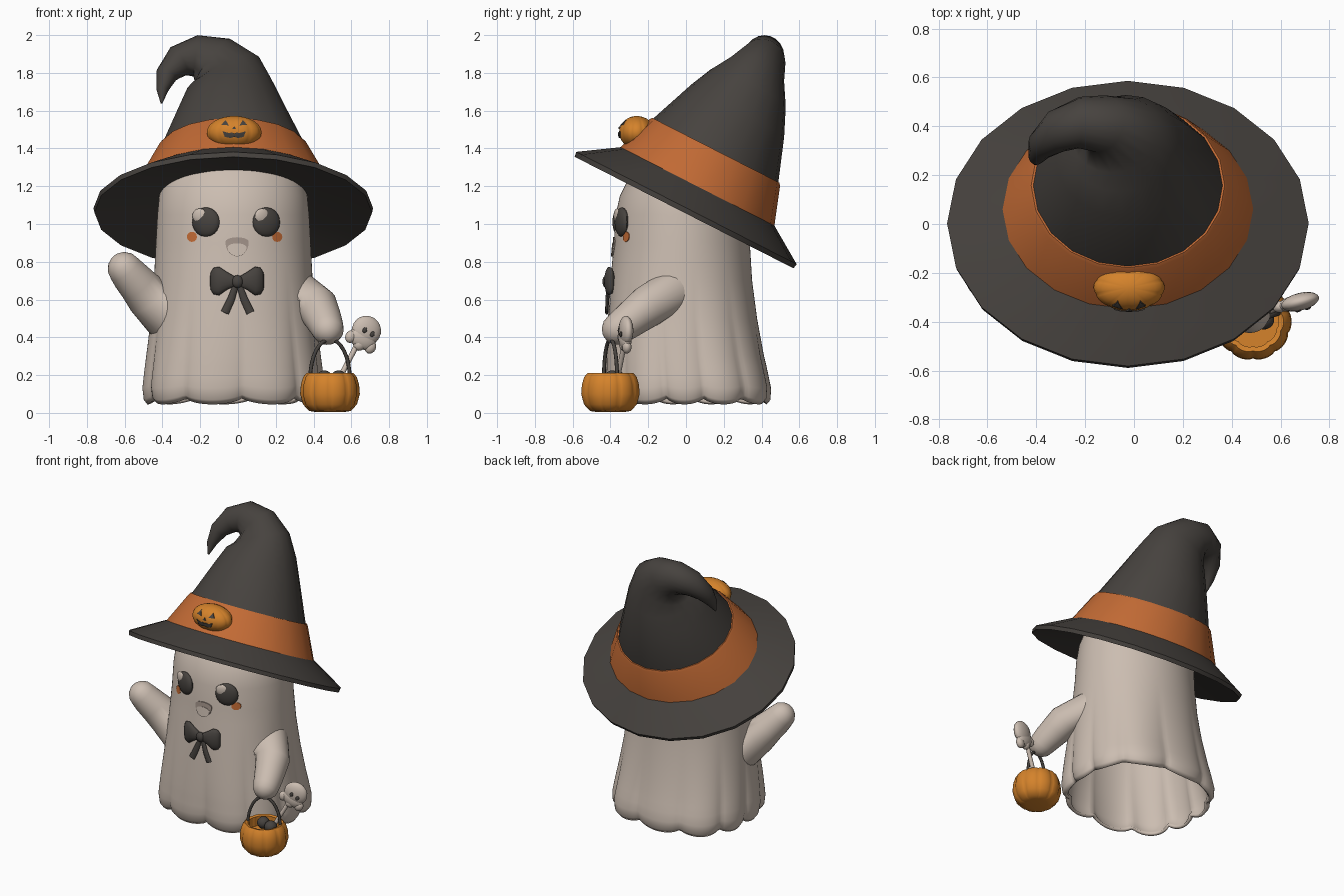
import bpy, bmesh, math
from mathutils import Vector as V, Matrix

if "Cube" in bpy.data.objects:
    bpy.data.objects.remove(bpy.data.objects["Cube"])

def material(name, r, g, b):
    m = bpy.data.materials.new(name)
    m.diffuse_color = (r, g, b, 1)
    m.use_nodes = True
    m.node_tree.nodes["Principled BSDF"].inputs["Base Color"].default_value = m.diffuse_color
    return m

CLOTH = material("pale cloth", 0.60, 0.51, 0.44)
MOUTH = material("mouth shade", 0.36, 0.29, 0.25)
DARK = material("charcoal", 0.062, 0.055, 0.049)
BAND = material("burnt orange", 0.54, 0.145, 0.035)
PUMPKIN = material("pumpkin orange", 0.66, 0.225, 0.024)

def circle(n):
    return [2 * math.pi * i / n for i in range(n)]

def loft(name, rings, mat, caps=(True, True), sharp=40, closed=False):
    """Skin a list of equal-length point rings."""
    bm = bmesh.new()
    vs = [[bm.verts.new(p) for p in r] for r in rings]
    n = len(rings[0])
    pairs = list(zip(vs, vs[1:])) + ([(vs[-1], vs[0])] if closed else [])
    for a, b in pairs:
        for i in range(n):
            bm.faces.new((a[i], a[(i + 1) % n], b[(i + 1) % n], b[i]))
    if caps[0] and not closed:
        bm.faces.new(vs[0][::-1])
    if caps[1] and not closed:
        bm.faces.new(vs[-1])
    bmesh.ops.recalc_face_normals(bm, faces=bm.faces)
    for f in bm.faces:
        f.smooth = True
    for e in bm.edges:
        e.smooth = e.calc_face_angle(0) < math.radians(sharp)
    me = bpy.data.meshes.new(name)
    bm.to_mesh(me)
    bm.free()
    me.materials.append(mat)
    ob = bpy.data.objects.new(name, me)
    bpy.context.collection.objects.link(ob)
    return ob

def ring(c, normal, rx, ry, n=20):
    w = V(normal).normalized()
    e2 = (V((0, 1, 0)) - w * w.y).normalized()
    e1 = e2.cross(w)
    return [V(c) + e1 * rx * math.cos(t) + e2 * ry * math.sin(t) for t in circle(n)]

def tube(name, path, radii, mat, n=16, round_end=False, base=None):
    pts = [V(p) for p in path]
    radii = [r if isinstance(r, tuple) else (r, r) for r in radii]
    rings = [base] if base else []
    for i, p in enumerate(pts):
        d = pts[min(i + 1, len(pts) - 1)] - pts[max(i - 1, 0)]
        rings.append(ring(p, d, *radii[i], n))
    if round_end:
        d, r = (pts[-1] - pts[-2]).normalized(), radii[-1][0]
        for a in (25, 50, 70, 85):
            a = math.radians(a)
            rings.append(ring(pts[-1] + d * r * math.sin(a), d, r * math.cos(a), r * math.cos(a), n))
    return loft(name, rings, mat, (not base, True), 70)

def ellipsoid(name, c, r, mat, rot=None):
    prof = [math.radians(a) for a in range(-85, 86, 17)]
    rot = rot or Matrix.Identity(3)
    rings = [[V(c) + rot @ V((r[0] * math.cos(a) * math.cos(t), r[1] * math.cos(a) * math.sin(t),
              r[2] * math.sin(a))) for t in circle(20)] for a in prof]
    return loft(name, rings, mat)

def lobed(name, c, profile, mat, lobes, depth, sy=1.0, caps=(True, True)):
    rings = []
    for r, z in profile:
        k = [r * (1 - depth * (1 - math.sqrt(abs(math.cos(lobes * t / 2))))) for t in circle(lobes * 8)]
        rings.append([V(c) + V((q * math.cos(t), sy * q * math.sin(t), z)) for q, t in zip(k, circle(lobes * 8))])
    return loft(name, rings, mat, caps, 60)

def decal(name, outline, surf, mat, lift=0.006):
    """Thin plate that follows a surface y = surf(x, z)."""
    cx = sum(p[0] for p in outline) / len(outline)
    cz = sum(p[1] for p in outline) / len(outline)
    rings = []
    for s, l in ((1, -0.003), (1, lift), (0.6, lift), (0.3, lift), (0.02, lift)):
        q = [(cx + (x - cx) * s, cz + (z - cz) * s) for x, z in outline]
        rings.append([V((x, surf(x, z) - l, z)) for x, z in q])
    return loft(name, rings, mat)

# Draped body: rows of z, x radius, y radius, y centre, with folds growing to the hem
CX = -0.025
ROWS = [(.08, .452, .41, .012), (.10, .47, .43, .012), (.15, .478, .437, .008), (.3, .46, .418, -.008),
        (.5, .437, .395, -.02), (.7, .42, .375, -.025), (.9, .41, .36, -.022), (1.05, .402, .352, -.02),
        (1.15, .392, .335, -.015), (1.25, .365, .30, 0), (1.35, .30, .24, .02), (1.43, .19, .15, .03),
        (1.47, .06, .05, .04)]

def body_row(z):
    for a, b in zip(ROWS, ROWS[1:]):
        if a[0] <= z <= b[0]:
            f = (z - a[0]) / (b[0] - a[0])
            return [a[i] + (b[i] - a[i]) * f for i in (1, 2, 3)]

def body_point(t, z, scale=1.0):
    rx, ry, cy = body_row(z)
    lobe = abs(math.cos(5.5 * t + 0.5 * math.sin(2 * t) + 0.3)) ** 0.6
    k = scale * (1 + 0.07 * max(0, 1 - z / 0.75) ** 1.3 * (lobe - 0.75))
    k *= 1 + 0.085 * max(0, 1 - z / 0.9) * math.sin(2 * t) ** 2      # squarer towards the hem
    dz = -0.035 * max(0, 1 - (z - .08) / 0.15) * lobe
    return V((CX + rx * k * math.cos(t), cy + ry * k * math.sin(t), z + dz))

def body_y(x, z):
    rx, ry, cy = body_row(z)
    return cy - ry * math.sqrt(max(0, 1 - ((x - CX) / rx) ** 2))

levels = sorted([r[0] for r in ROWS] + [.2, .25, .4, .6, .8])
body = loft("ghost_body", [[body_point(t, z) for t in circle(154)] for z in levels], CLOTH, (False, True), 75)
mod = body.modifiers.new("cloth thickness", 'SOLIDIFY')
mod.thickness = 0.02
mod.offset = -1

# Arms grow out of wide patches on the cloth: one raised, one carrying the bucket
def arm_base(t, z, u, v):
    return [body_point(t + u[0] * math.cos(a) + v[0] * math.sin(a),
                       z + u[1] * math.cos(a) + v[1] * math.sin(a), .985) for a in circle(24)]
tube("raised_arm", [(-.475, -.145, .615), (-.53, -.18, .68), (-.575, -.205, .73), (-.60, -.22, .762)],
     [.118, .105, .097, .09], CLOTH, 24, True, arm_base(math.pi + .3, .55, (0, .14), (-.4, 0)))
tube("carrying_arm", [(.415, -.20, .565), (.44, -.26, .52), (.462, -.32, .475), (.474, -.36, .445)],
     [.112, .102, .093, .086], CLOTH, 24, True, arm_base(-.34, .6, (-.28, -.12), (.3, -.05)))

# Face
for side in (-1, 1):
    x = -0.01 + 0.16 * side
    rot = Matrix.Rotation(math.radians(20 * side), 3, 'Z')
    c = V((x, body_y(x, 1.01), 1.01))
    ellipsoid("eye", c, (.077, .03, .078), DARK, rot)
    ellipsoid("eye_highlight", c + rot @ V((-.03, -.016, .034)), (.04, .013, .038), CLOTH, rot)
    cx = -0.018 + 0.226 * side
    decal("cheek", [(cx + .027 * math.cos(t), .932 + .027 * math.sin(t)) for t in circle(12)], body_y, BAND, .004)
def grin_shape(w, top, bottom, z):
    return [(-.005 + w * math.cos(t), z + (top if math.sin(t) > 0 else bottom) * math.sin(t)) for t in circle(20)]
decal("mouth", grin_shape(.062, .025, .078, .905), body_y, MOUTH)
decal("tongue", grin_shape(.05, .022, .047, .876), body_y, CLOTH, .009)

# Bow tie
for s in (-1, 1):
    tube("bow_loop", [(-.005 + s * x, y, .695 + dz) for x, y, dz in
         ((.01, -.412, 0), (.05, -.412, .003), (.095, -.407, .003), (.125, -.397, .003), (.14, -.392, .003))],
         [(.025, .015), (.045, .022), (.076, .026), (.07, .02), (.045, .008)], DARK)
    tube("bow_tail", [(-.002 + s * .008, -.41, .68), (-.002 + s * .035, -.417, .60), (-.002 + s * .068, -.42, .53)],
         [(.015, .01), (.02, .01), (.022, .008)], DARK, 8)
ellipsoid("bow_knot", (-.003, -.42, .695), (.03, .023, .034), DARK)

# Tilted hat: brim, band and bent cone
AX = V((0, .454, .891))
def hat(h, rx, ry):
    return ring(V((CX, 0, 1.08)) + AX * h, AX, rx, ry)
loft("hat_brim", [hat(.16, .46, .41), hat(.135, .51, .455), hat(.005, .74, .655), hat(-.022, .735, .65),
                  hat(.045, .46, .42), hat(.062, .36, .33), hat(.08, .36, .33)], DARK, sharp=30, closed=True)
loft("hat_band", [hat(.12, .52, .462), hat(.335, .406, .388), hat(.348, .396, .378), hat(.34, .355, .34),
                  hat(.13, .44, .40)], BAND, closed=True, sharp=50)
cone = [((-.035, .275, 1.60), (-.03, .5, .87), .285, .282), ((-.045, .33, 1.72), (-.12, .45, .88), .232, .222),
        ((-.07, .365, 1.80), (-.4, .3, .85), .2, .162), ((-.135, .41, 1.865), (-.75, .15, .6), .148, .118),
        ((-.225, .415, 1.89), (-1, 0, .1), .11, .105), ((-.315, .38, 1.862), (-.8, -.3, -.45), .085, .088),
        ((-.378, .325, 1.79), (-.4, -.4, -.8), .058, .062), ((-.40, .275, 1.71), (-.1, -.4, -.9), .032, .035),
        ((-.405, .245, 1.64), (0, -.4, -.9), .005, .005)]
loft("hat_cone", [hat(.14, .435, .395), hat(.352, .386, .37)] + [ring(*r) for r in cone], DARK, (False, True), 60)

# Small pumpkin on the band, with a cut face
BC = V((-.02, -.26, 1.485))
angles = [math.radians(a) for a in range(-84, 85, 14)]
lobed("band_pumpkin", BC, [(.145 * math.cos(a), .087 * math.sin(a)) for a in angles], PUMPKIN, 10, .03, .66)
def button_y(x, z):
    q = 1 - ((x - BC.x) / .145) ** 2 - ((z - BC.z) / .087) ** 2
    return BC.y - .095 * math.sqrt(max(0, q))
for s in (-1, 1):
    decal("pumpkin_eye", [(BC.x + s * (.048 + a), BC.z + b) for a, b in ((-.02, .037), (.02, .04), (-.002, .066))],
          button_y, DARK)
grin = [(-.062, .012), (-.03, .002), (-.012, .006), (0, 0), (.012, .006), (.03, .002), (.062, .012),
        (.05, -.018), (.02, -.024), (0, -.018), (-.02, -.024), (-.05, -.018)]
decal("pumpkin_grin", [(BC.x + a, BC.z - .006 + b) for a, b in grin], button_y, DARK)
decal("pumpkin_nose", [(BC.x + a, BC.z + b) for a, b in ((-.012, .017), (.012, .017), (0, .032))], button_y, DARK)

# Pumpkin bucket with handle and sweets
PC = V((.487, -.40, 0))
lobed("pumpkin_bucket", PC, [(.07, .004), (.11, .01), (.143, .045), (.158, .1), (.154, .15), (.142, .19), (.125, .21),
      (.105, .205), (.105, .17), (.105, .14)], PUMPKIN, 10, .05)
arc = [math.pi * i / 16 for i in range(17)]
tube("bucket_handle", [PC + V((.105 * math.cos(t), .035 * math.cos(t), .18 + .21 * math.sin(t))) for t in arc],
     [.01] * 17, DARK, 8)
for x, y in ((.045, .01), (-.03, .035)):
    ellipsoid("sweet", PC + V((x, y, .185)), (.042, .042, .04), DARK)

# Little ghost on a stick, leaning outwards
tube("ghost_stick", [(.52, -.37, .15), (.635, -.325, .37)], [.014, .014], CLOTH, 10)
lean = Matrix.Rotation(math.radians(14), 3, 'Z') @ Matrix.Rotation(math.radians(28), 3, 'Y')
GC = V((.672, -.32, .42))
for part, off, r in (("head", (0, 0, .018), (.08, .036, .078)), ("skirt", (0, 0, -.03), (.078, .032, .055)),
                     ("hem_left", (-.06, 0, -.05), (.03, .024, .035)), ("hem_middle", (0, 0, -.066), (.033, .026, .033)),
                     ("hem_right", (.06, 0, -.05), (.03, .024, .035))):
    ellipsoid("stick_ghost_" + part, GC + lean @ V(off), r, CLOTH, lean)
for x in (-.016, .03):
    ellipsoid("stick_ghost_eye", GC + lean @ V((x, -.033, .012)), (.012, .007, .016), DARK, lean)
